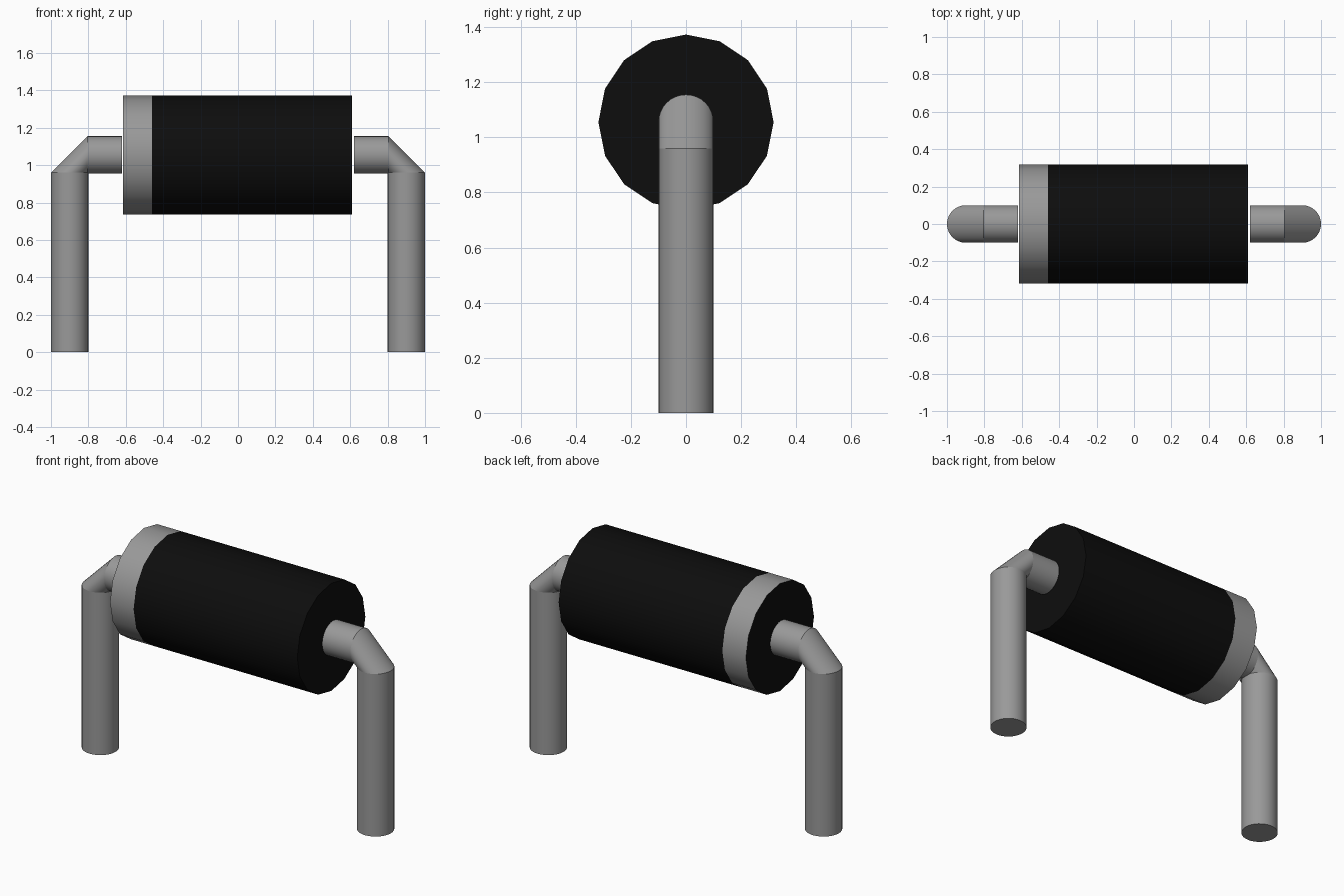
import bpy, bmesh
from math import sin, cos, pi

cube = bpy.data.objects.get("Cube")
if cube:
    bpy.data.objects.remove(cube, do_unlink=True)

AXIS_Z = 1.055      # height of the component's long axis


def material(name, colour):
    m = bpy.data.materials.new(name)
    m.diffuse_color = colour
    m.use_nodes = True
    bsdf = next(n for n in m.node_tree.nodes if n.type == 'BSDF_PRINCIPLED')
    bsdf.inputs["Base Color"].default_value = colour
    return m


black = material("black_casing", (0.004, 0.004, 0.004, 1))
grey = material("grey_metal", (0.32, 0.32, 0.32, 1))


def loft(name, rings, materials, pick=lambda face: 0):
    """Skin a list of vertex rings, smooth round the tube and sharp at each ring."""
    bm = bmesh.new()
    loops = [[bm.verts.new(p) for p in ring] for ring in rings]
    n = len(loops[0])
    for a, b in zip(loops, loops[1:]):
        for i in range(n):
            j = (i + 1) % n
            bm.faces.new((a[i], a[j], b[j], b[i])).smooth = True
    for loop in (loops[0], loops[-1]):
        bm.faces.new(loop)
    for loop in loops:
        for i in range(n):
            bm.edges.get((loop[i], loop[(i + 1) % n])).smooth = False
    bmesh.ops.recalc_face_normals(bm, faces=bm.faces)
    for f in bm.faces:
        f.material_index = pick(f)
    mesh = bpy.data.meshes.new(name)
    bm.to_mesh(mesh)
    bm.free()
    for m in materials:
        mesh.materials.append(m)
    obj = bpy.data.objects.new(name, mesh)
    bpy.context.collection.objects.link(obj)
    return obj


def upright_ring(x, radius, sides):
    return [(x, radius * sin(2 * pi * i / sides), AXIS_Z + radius * cos(2 * pi * i / sides))
            for i in range(sides)]


def level_ring(x, z, radius, sides):
    return [(x + radius * cos(2 * pi * i / sides), radius * sin(2 * pi * i / sides), z)
            for i in range(sides)]


# Casing with a grey band round its right end; both end faces stay black
def band_rule(face):
    return 1 if face.calc_center_median().x < -0.46 and abs(face.normal.x) < 0.5 else 0


loft("casing", [upright_ring(x, 0.318, 16) for x in (-0.614, -0.46, 0.61)],
     [black, grey], band_rule)

# Bent wire legs: short horizontal stub, chamfered elbow, vertical leg
for name, side in (("left_leg", 1), ("right_leg", -1)):
    rings = [upright_ring(0.62, 0.1, 32), upright_ring(0.805, 0.1, 32),
             level_ring(0.9, 0.96, 0.1, 32), level_ring(0.9, 0, 0.1, 32)]
    loft(name, [[(side * x, y, z) for x, y, z in r] for r in rings], [grey])
